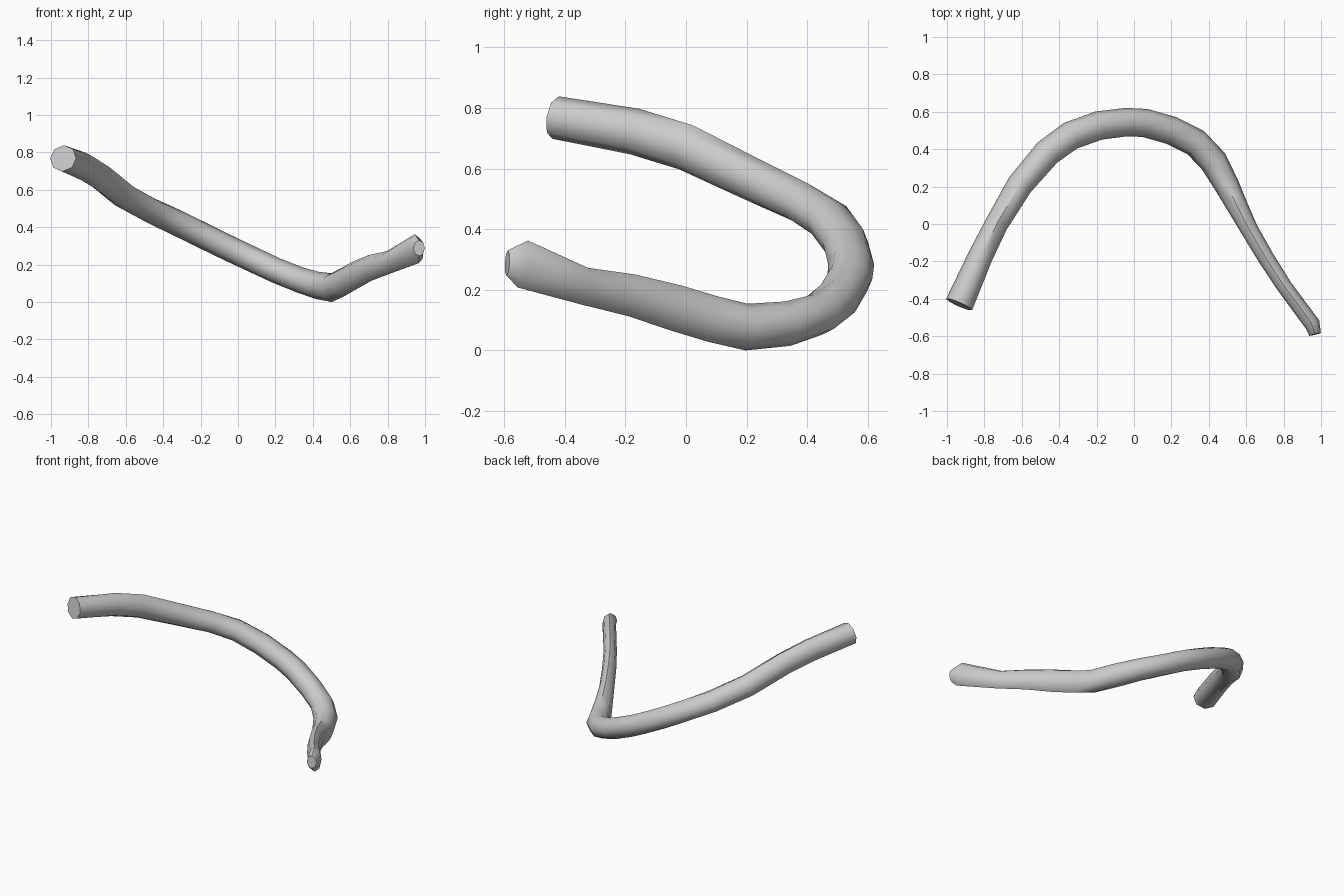
import bpy, bmesh, math
from mathutils import Vector

# Centre line stations: x, y, z, half width, half height
STATIONS = [
    (-0.935, -0.430, 0.768, 0.076, 0.071),
    (-0.820, -0.170, 0.722, 0.066, 0.077),
    (-0.735, 0.000, 0.670, 0.062, 0.077),
    (-0.610, 0.210, 0.568, 0.070, 0.073),
    (-0.465, 0.380, 0.488, 0.075, 0.070),
    (-0.340, 0.472, 0.430, 0.077, 0.070),
    (-0.190, 0.526, 0.356, 0.077, 0.069),
    (-0.040, 0.545, 0.283, 0.076, 0.068),
    (0.060, 0.540, 0.236, 0.076, 0.068),
    (0.200, 0.500, 0.170, 0.076, 0.068),
    (0.330, 0.435, 0.118, 0.076, 0.070),
    (0.425, 0.335, 0.088, 0.075, 0.074),
    (0.500, 0.200, 0.077, 0.066, 0.077),
    (0.555, 0.090, 0.103, 0.056, 0.077),
    (0.617, -0.030, 0.139, 0.047, 0.077),
    (0.705, -0.180, 0.182, 0.044, 0.070),
    (0.805, -0.335, 0.212, 0.041, 0.062),
    (0.955, -0.538, 0.285, 0.042, 0.080),
    (0.968, -0.590, 0.288, 0.032, 0.042),
]
SIDES = 8

# Bent bar: elliptical rings swept along the centre line
bm = bmesh.new()
centres = [Vector(s[:3]) for s in STATIONS]
rings = []
for i, (x, y, z, hw, hh) in enumerate(STATIONS):
    a = centres[max(i - 1, 0)]
    b = centres[min(i + 1, len(centres) - 1)]
    tangent = (b - a).normalized()
    side = tangent.cross(Vector((0, 0, 1))).normalized()
    up = side.cross(tangent).normalized()
    ring = []
    for k in range(SIDES):
        t = math.tau * k / SIDES
        ring.append(bm.verts.new(centres[i] + side * hw * math.cos(t) + up * hh * math.sin(t)))
    rings.append(ring)

for r0, r1 in zip(rings, rings[1:]):
    for k in range(SIDES):
        n = (k + 1) % SIDES
        bm.faces.new((r0[k], r0[n], r1[n], r1[k]))

# End caps
bm.faces.new(rings[0][::-1])
bm.faces.new(rings[-1])
bmesh.ops.recalc_face_normals(bm, faces=bm.faces)

mesh = bpy.data.meshes.new("bent_bar")
bm.to_mesh(mesh)
bm.free()
bar = bpy.data.objects.new("bent_bar", mesh)
bpy.context.collection.objects.link(bar)

# Smooth shading with crisp ends
bpy.context.view_layer.objects.active = bar
bar.select_set(True)
bpy.ops.object.shade_smooth_by_angle(angle=math.radians(50))
